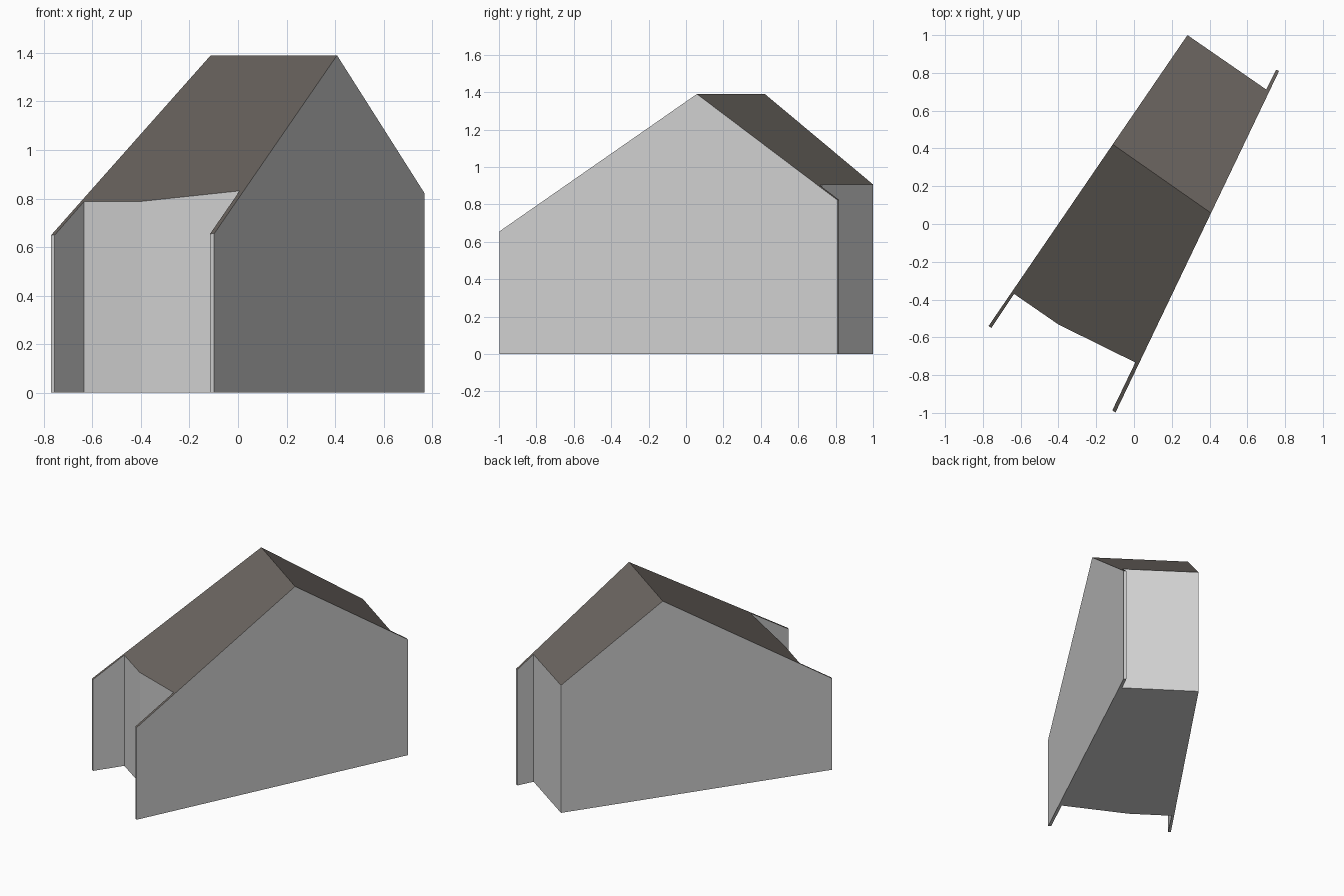
import bpy, bmesh
from mathutils import Vector

if "Cube" in bpy.data.objects:
    bpy.data.objects.remove(bpy.data.objects["Cube"])

def material(name, rgb):
    m = bpy.data.materials.new(name)
    m.diffuse_color = (*rgb, 1)
    m.use_nodes = True
    m.node_tree.nodes["Principled BSDF"].inputs["Base Color"].default_value = m.diffuse_color
    return m

wall = material("wall grey", (0.65, 0.65, 0.65))
roof = material("roof dark brown", (0.145, 0.128, 0.115))

# Footprint, with thin gable walls projecting past the front and back
footprint = [(0.283, 1.0), (-0.77, -0.54), (-0.755, -0.55), (-0.635, -0.37),
             (-0.40, -0.532), (0.007, -0.733), (-0.115, -0.987), (-0.098, -0.998),
             (0.768, 0.81), (0.752, 0.817), (0.70, 0.712)]

# Ridge line and the two roof slopes
ridge_point = Vector((-0.11, 0.42, 0))
across = Vector((0.573, 0.82, 0)).normalized()
RIDGE_Z, FRONT_SLOPE, BACK_SLOPE = 1.39, 0.636, 0.69

def roof_height(co):
    d = (Vector((co.x, co.y, 0)) - ridge_point).dot(across)
    return RIDGE_Z - (BACK_SLOPE * d if d > 0 else -FRONT_SLOPE * d)

# House body: extrude the footprint, split it at the ridge, pitch the top
bm = bmesh.new()
base = bm.faces.new([bm.verts.new((x, y, 0)) for x, y in footprint])
top = bmesh.ops.extrude_face_region(bm, geom=[base], use_keep_orig=True)
bmesh.ops.translate(bm, vec=(0, 0, 1),
                    verts=[g for g in top["geom"] if isinstance(g, bmesh.types.BMVert)])
bmesh.ops.bisect_plane(bm, geom=bm.verts[:] + bm.edges[:] + bm.faces[:],
                       plane_co=ridge_point, plane_no=across)
for v in bm.verts:
    if v.co.z > 0.5:
        v.co.z = roof_height(v.co)
bmesh.ops.recalc_face_normals(bm, faces=bm.faces[:])
bm.normal_update()

# Upward faces are roof, the rest are wall
for f in bm.faces:
    f.material_index = 1 if f.normal.z > 0.3 else 0

mesh = bpy.data.meshes.new("house_body")
bm.to_mesh(mesh)
bm.free()
mesh.materials.append(wall)
mesh.materials.append(roof)
bpy.context.collection.objects.link(bpy.data.objects.new("house_body", mesh))
